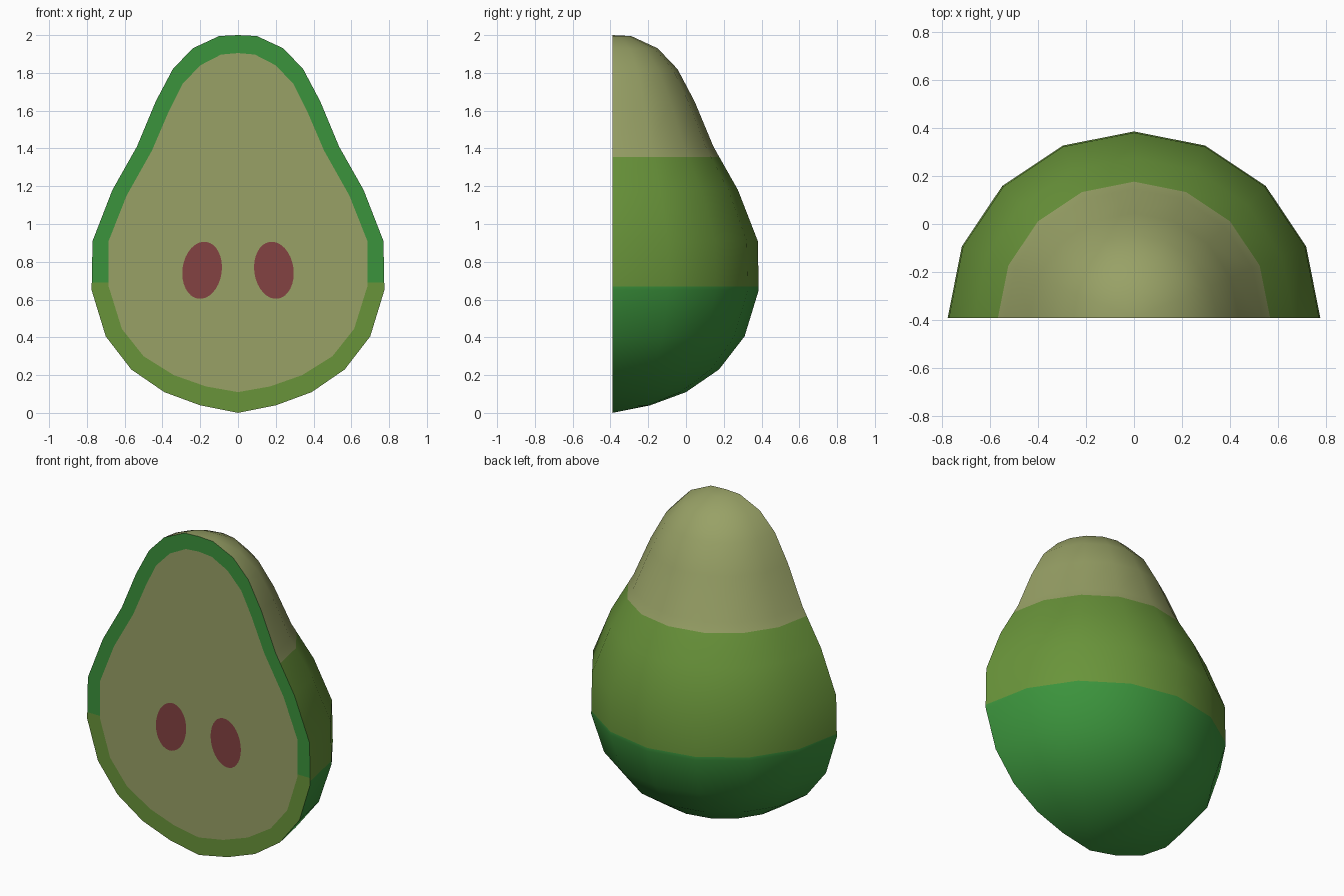
import bpy, bmesh, math
from mathutils import Vector

if "Cube" in bpy.data.objects:
    bpy.data.objects.remove(bpy.data.objects["Cube"], do_unlink=True)

FRONT = -0.39
SEGMENTS = 8
# (radius, height) from bottom to top
OUTER = [(0, 0), (0.2, 0.04), (0.39, 0.11), (0.565, 0.23), (0.7, 0.405), (0.775, 0.65),
         (0.77, 0.91), (0.665, 1.18), (0.535, 1.41), (0.435, 1.65), (0.345, 1.82),
         (0.24, 1.93), (0.1, 1.995), (0, 2)]
INNER = [(0, 0.11), (0.17, 0.14), (0.34, 0.2), (0.5, 0.3), (0.615, 0.445), (0.685, 0.67),
         (0.685, 0.91), (0.59, 1.15), (0.455, 1.39), (0.365, 1.6), (0.295, 1.74),
         (0.2, 1.84), (0.09, 1.897), (0, 1.905)]


def material(name, rgb):
    m = bpy.data.materials.new(name)
    m.use_nodes = True
    lin = [((c / 255 + 0.055) / 1.055) ** 2.4 for c in rgb]
    m.diffuse_color = (*lin, 1)
    m.node_tree.nodes["Principled BSDF"].inputs["Base Color"].default_value = (*lin, 1)
    return m


pale = material("pale_flesh", (152, 161, 102))
olive = material("olive_green", (105, 148, 58))
green = material("deep_green", (59, 147, 60))
brown = material("red_brown", (132, 66, 66))


def finish(bm, name, mats, smooth=False, rule=None):
    """Weld, point faces away from the core, colour by height and make an object."""
    bmesh.ops.remove_doubles(bm, verts=bm.verts[:], dist=1e-5)
    bm.normal_update()
    core = Vector((0, 0, 0.9))
    for f in bm.faces:
        mid = f.calc_center_median()
        if f.normal.dot(mid - core) < 0:
            f.normal_flip()
        f.smooth = smooth
        if rule:
            f.material_index = rule(mid.z)
    me = bpy.data.meshes.new(name)
    bm.to_mesh(me)
    bm.free()
    for m in mats:
        me.materials.append(m)
    ob = bpy.data.objects.new(name, me)
    bpy.context.collection.objects.link(ob)
    return ob


def cut(bm, z):
    bmesh.ops.bisect_plane(bm, geom=bm.verts[:] + bm.edges[:] + bm.faces[:],
                           plane_co=(0, 0, z), plane_no=(0, 0, 1))


# Skin: half revolution of the pear profile, in three colour bands
bm = bmesh.new()
arc = [bm.verts.new((r, FRONT, z)) for r, z in OUTER]
edges = [bm.edges.new(pair) for pair in zip(arc, arc[1:])]
bmesh.ops.spin(bm, geom=arc + edges, cent=(0, FRONT, 0), axis=(0, 0, 1),
               angle=math.pi, steps=SEGMENTS)
bmesh.ops.remove_doubles(bm, verts=bm.verts[:], dist=1e-5)
cut(bm, 0.67)
cut(bm, 1.355)
finish(bm, "skin", [green, olive, pale], True,
       lambda z: 0 if z < 0.67 else 1 if z < 1.355 else 2)

# Cut rim: flat band between the outer and inner outlines
bm = bmesh.new()
for side in (1, -1):
    rows = [[bm.verts.new((side * r, FRONT, z)) for r, z in line] for line in (OUTER, INNER)]
    for a, b, c, d in zip(rows[0], rows[0][1:], rows[1][1:], rows[1]):
        bm.faces.new((a, b, c, d))
cut(bm, 0.69)
finish(bm, "cut_rim", [olive, green], rule=lambda z: int(z > 0.69))

# Flesh: one flat face inside the rim
bm = bmesh.new()
loop = INNER + [(-r, z) for r, z in INNER[-2:0:-1]]
bm.faces.new([bm.verts.new((x, FRONT, z)) for x, z in loop])
finish(bm, "flesh", [pale])

# Eyes: thin tilted oval plates
for name, side in (("left_eye", 1), ("right_eye", -1)):
    bm = bmesh.new()
    ring = []
    tilt = side * math.radians(8)
    for i in range(32):
        a = math.tau * i / 32
        u, v = 0.104 * math.cos(a), 0.152 * math.sin(a)
        ring.append(bm.verts.new((side * 0.19 + u * math.cos(tilt) - v * math.sin(tilt),
                                  FRONT - 0.003,
                                  0.755 + u * math.sin(tilt) + v * math.cos(tilt))))
    bm.faces.new(ring)
    finish(bm, name, [brown])
